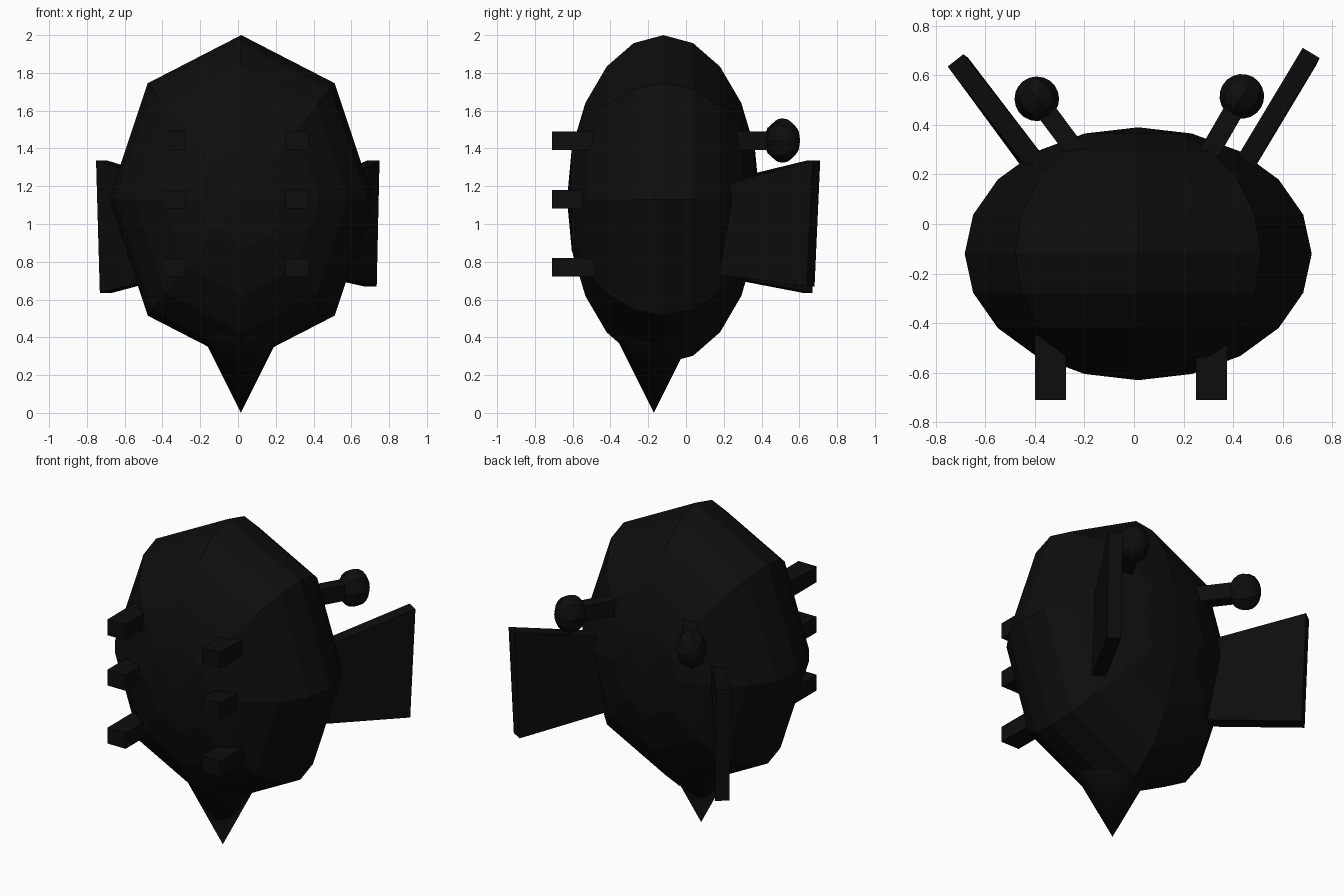
import bpy
import bmesh
from math import pi, atan2
from mathutils import Vector, Matrix

cube = bpy.data.objects.get("Cube")
if cube:
    bpy.data.objects.remove(cube, do_unlink=True)

# Single near-black finish
black = bpy.data.materials.new("soft_black")
black.use_nodes = True
COLOUR = (0.004, 0.004, 0.004, 1)
black.diffuse_color = COLOUR
black.node_tree.nodes["Principled BSDF"].inputs["Base Color"].default_value = COLOUR


def finish(name, bm):
    bmesh.ops.recalc_face_normals(bm, faces=bm.faces)
    mesh = bpy.data.meshes.new(name)
    bm.to_mesh(mesh)
    bm.free()
    mesh.materials.append(black)
    obj = bpy.data.objects.new(name, mesh)
    bpy.context.collection.objects.link(obj)
    return obj


def ellipsoid(name, centre, radii, turn=0):
    """Faceted ellipsoid, eight sided around its front-to-back axis."""
    bm = bmesh.new()
    bmesh.ops.create_uvsphere(bm, u_segments=8, v_segments=10, radius=1)
    bm.transform(Matrix.Translation(centre) @ Matrix.Rotation(turn, 4, 'Z')
                 @ Matrix.Diagonal((*radii, 1)) @ Matrix.Rotation(pi / 2, 4, 'X'))
    return finish(name, bm)


def box(name, centre, size, turn=0):
    bm = bmesh.new()
    bmesh.ops.create_cube(bm, size=1)
    bm.transform(Matrix.Translation(centre) @ Matrix.Rotation(turn, 4, 'Z')
                 @ Matrix.Diagonal((*size, 1)))
    return finish(name, bm)


def plate(name, corners, thickness):
    """Upright flat panel: four corners thickened sideways."""
    corners = [Vector(c) for c in corners]
    inner_top, outer_top, outer_low, inner_low = corners
    # Sink the inner edge into the body
    corners[0] = inner_top + (inner_top - outer_top) * 0.25
    corners[3] = inner_low + (inner_low - outer_low) * 0.25
    along = outer_top - inner_top
    side = Vector((along.y, -along.x, 0)).normalized() * thickness / 2
    bm = bmesh.new()
    a = [bm.verts.new(c + side) for c in corners]
    b = [bm.verts.new(c - side) for c in corners]
    bm.faces.new(a)
    bm.faces.new(b[::-1])
    for i in range(4):
        j = (i + 1) % 4
        bm.faces.new((a[j], a[i], b[i], b[j]))
    return finish(name, bm)


# Main body
ellipsoid("body", (0.017, -0.12, 1.13), (0.70, 0.51, 0.87))

# Pointed spike under the body
bm = bmesh.new()
bmesh.ops.create_cone(bm, cap_ends=True, segments=32, radius1=0, radius2=0.24, depth=0.48)
bm.transform(Matrix.Translation((0.015, -0.17, 0.24)))
bmesh.ops.remove_doubles(bm, verts=bm.verts, dist=0.0001)
spike = finish("bottom_spike", bm)
for poly in spike.data.polygons:
    poly.use_smooth = len(poly.vertices) == 3

# Two columns of front pegs
for side, x in (("right", -0.337), ("left", 0.313)):
    for level, z in (("lower", 0.77), ("middle", 1.13), ("upper", 1.442)):
        box(f"{side}_{level}_peg", (x, -0.55, z), (0.124, 0.32, 0.098))

# Rear stems with knobs
for side, knob, root in (("right", (-0.392, 0.505), (-0.19, 0.235)),
                         ("left", (0.435, 0.515), (0.285, 0.255))):
    a, b = Vector((*root, 1.442)), Vector((*knob, 1.442))
    d = b - a
    turn = atan2(-d.x, d.y)
    box(f"{side}_stem", (a + b) / 2, (0.08, d.length, 0.098), turn)
    ellipsoid(f"{side}_knob", b, (0.09, 0.09, 0.117), turn)

# Rear fins
plate("right_fin", [(-0.415, 0.27, 1.24), (-0.72, 0.66, 1.335),
                    (-0.70, 0.645, 0.635), (-0.42, 0.255, 0.71)], 0.08)
plate("left_fin", [(0.46, 0.265, 1.22), (0.715, 0.69, 1.335),
                   (0.70, 0.66, 0.67), (0.43, 0.21, 0.73)], 0.08)
